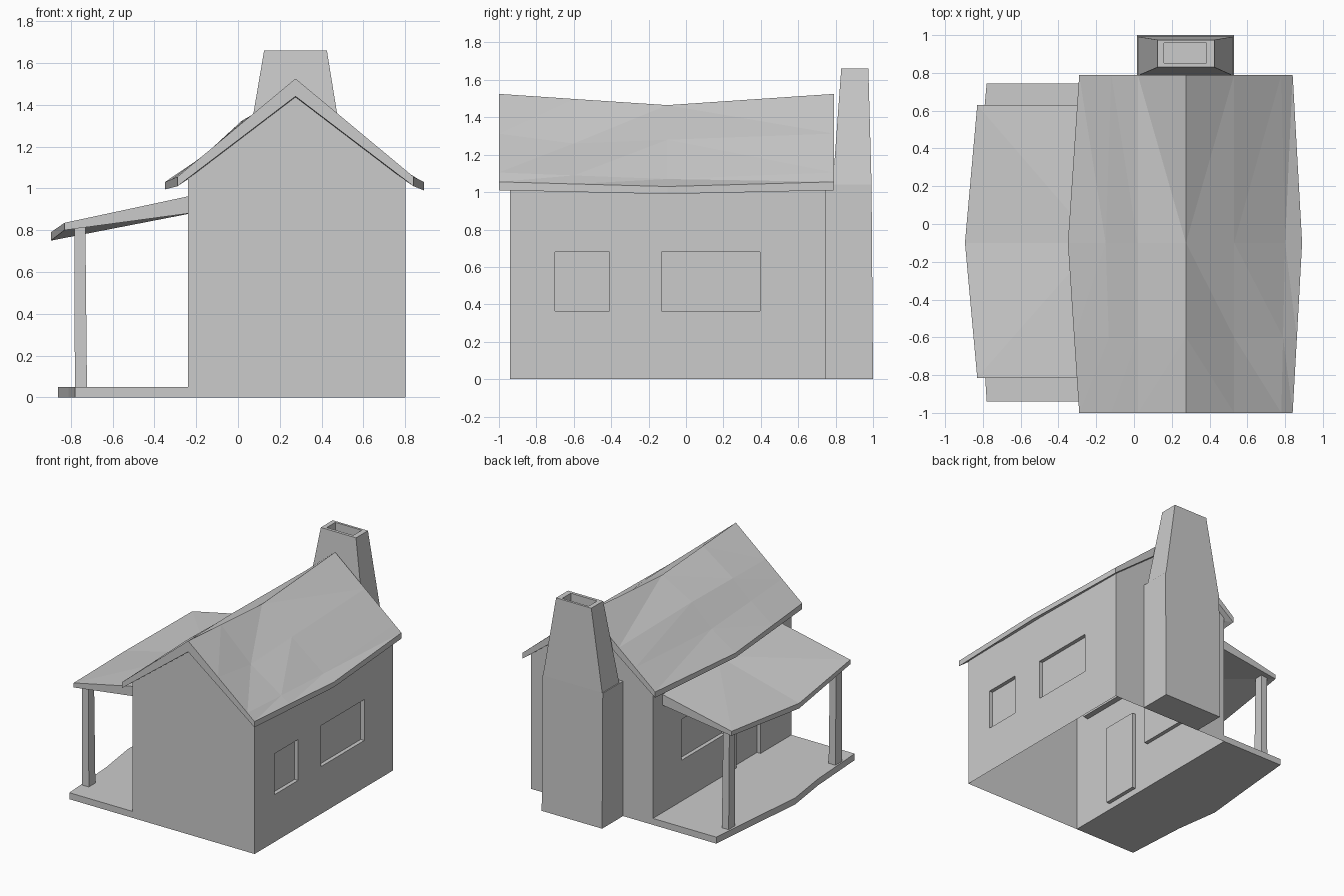
import bpy
import bmesh

cube = bpy.data.objects.get("Cube")
if cube:
    bpy.data.objects.remove(cube, do_unlink=True)

# One plain colour for the whole cottage
GREY = (0.6, 0.6, 0.6, 1.0)
grey = bpy.data.materials.new("plain grey")
grey.use_nodes = True
grey.diffuse_color = GREY
grey.node_tree.nodes["Principled BSDF"].inputs["Base Color"].default_value = GREY


def finish(name, bm):
    """Clean the mesh and add it to the scene."""
    bmesh.ops.remove_doubles(bm, verts=bm.verts, dist=0.0005)
    bmesh.ops.triangulate(bm, faces=[f for f in bm.faces if len(f.verts) > 3])
    bmesh.ops.recalc_face_normals(bm, faces=bm.faces)
    mesh = bpy.data.meshes.new(name)
    bm.to_mesh(mesh)
    bm.free()
    mesh.materials.append(grey)
    obj = bpy.data.objects.new(name, mesh)
    bpy.context.collection.objects.link(obj)
    return obj


def face(bm, points):
    return bm.faces.new([bm.verts.new(p) for p in points])


def loft(name, rings):
    """Closed solid through rings of equal point count."""
    bm = bmesh.new()
    loops = [[bm.verts.new(p) for p in ring] for ring in rings]
    n = len(loops[0])
    for a, b in zip(loops, loops[1:]):
        for i in range(n):
            j = (i + 1) % n
            bm.faces.new((a[i], a[j], b[j], b[i]))
    bm.faces.new(loops[0])
    bm.faces.new(loops[-1])
    return finish(name, bm)


def along_y(section, y):
    return [(x, y, z) for x, z in section]


def rect(x0, x1, y0, y1, z):
    return [(x0, y0, z), (x1, y0, z), (x1, y1, z), (x0, y1, z)]


def mix(a, b, t):
    return [tuple(p + (q - p) * t for p, q in zip(u, v)) for u, v in zip(a, b)]


FRONT, MIDDLE, BACK = -0.94, -0.1, 0.745
LEFT, RIGHT, RIDGE_X = -0.24, 0.80, 0.275
EAVE, PEAK, RECESS = 1.055, 1.46, 0.03


def side_wall(bm, x, inward, openings):
    """Wall panel with recessed openings given as (y0, y1, z0, z1)."""
    ys = sorted({FRONT, BACK} | {v for o in openings for v in o[:2]})
    zs = sorted({0, EAVE} | {v for o in openings for v in o[2:]})
    for y0, y1 in zip(ys, ys[1:]):
        for z0, z1 in zip(zs, zs[1:]):
            inside = any(o[0] <= y0 and y1 <= o[1] and o[2] <= z0 and z1 <= o[3]
                         for o in openings)
            if not inside:
                face(bm, [(x, y0, z0), (x, y1, z0), (x, y1, z1), (x, y0, z1)])
    for y0, y1, z0, z1 in openings:
        rim = [(y0, z0), (y1, z0), (y1, z1), (y0, z1)]
        back = x + inward * RECESS
        face(bm, [(back, y, z) for y, z in rim])
        for (ya, za), (yb, zb) in zip(rim, rim[1:] + rim[:1]):
            face(bm, [(x, ya, za), (x, yb, zb), (back, yb, zb), (back, ya, za)])


# House shell, open below, with recessed windows and door
bm = bmesh.new()
wide_window = (-0.13, 0.395, 0.365, 0.68)
side_wall(bm, RIGHT, -1, [(-0.70, -0.41, 0.365, 0.68), wide_window])
side_wall(bm, LEFT, 1, [(-0.565, -0.27, 0.05, 0.68), wide_window])
for y in (FRONT, BACK):
    face(bm, [(LEFT, y, 0), (RIGHT, y, 0), (RIGHT, y, EAVE),
              (RIDGE_X, y, PEAK), (LEFT, y, EAVE)])
finish("house_walls", bm)

# Sagging main roof with bowed eaves
under_end = [(0.84, 1.01), (RIDGE_X, 1.44), (-0.29, 1.01)]
end = [(x, 1.525 - 0.832 * abs(x - RIDGE_X))
       for x in (-0.29, -0.12, 0.02, RIDGE_X, 0.53, 0.78, 0.84)] + under_end
middle = [(-0.35, 1.03), (-0.15, 1.165), (0.02, 1.325), (RIDGE_X, 1.465),
          (0.53, 1.28), (0.80, 1.07), (0.89, 1.03),
          (0.89, 0.99), (RIDGE_X, 1.385), (-0.35, 0.995)]
dented = mix(end, middle, 0.45)
dented[4] = (0.53, 1.26)
loft("main_roof", [along_y(end, -1.0), along_y(dented, -0.6),
                   along_y(middle, MIDDLE), along_y(end, 0.79)])

# Lean-to porch roof
porch_end = [(-0.20, 0.97), (-0.83, 0.835), (-0.83, 0.80), (-0.20, 0.885)]
porch_middle = [(-0.20, 0.97), (-0.895, 0.79), (-0.895, 0.75), (-0.20, 0.885)]
loft("porch_roof", [along_y(porch_end, -0.815), along_y(porch_middle, MIDDLE),
                    along_y(porch_end, 0.63)])

# Porch floor with a bulging outer edge
edge = [(-0.78, FRONT), (-0.81, -0.45), (-0.86, MIDDLE), (-0.82, 0.3), (-0.78, BACK)]
plan = [(LEFT, FRONT)] + edge + [(LEFT, BACK)]
loft("porch_floor", [[(x, y, z) for x, y in plan] for z in (0, 0.05)])

# Porch posts
for name, y in (("front", -0.745), ("back", 0.555)):
    loft(name + "_porch_post", [rect(-0.78, -0.722, y - 0.04, y + 0.04, 0.02),
                                rect(-0.783, -0.73, y - 0.035, y + 0.035, 0.82)])

# Chimney: broad base, tapered shaft, hollow flue
loft("chimney", [rect(0.015, 0.53, BACK, 1.0, 0),
                 rect(0.015, 0.53, BACK, 0.992, 1.04),
                 rect(0.02, 0.525, 0.785, 0.992, 1.042),
                 rect(0.125, 0.425, 0.83, 0.975, 1.66),
                 rect(0.16, 0.385, 0.853, 0.957, 1.66),
                 rect(0.16, 0.385, 0.853, 0.957, 1.58)])
